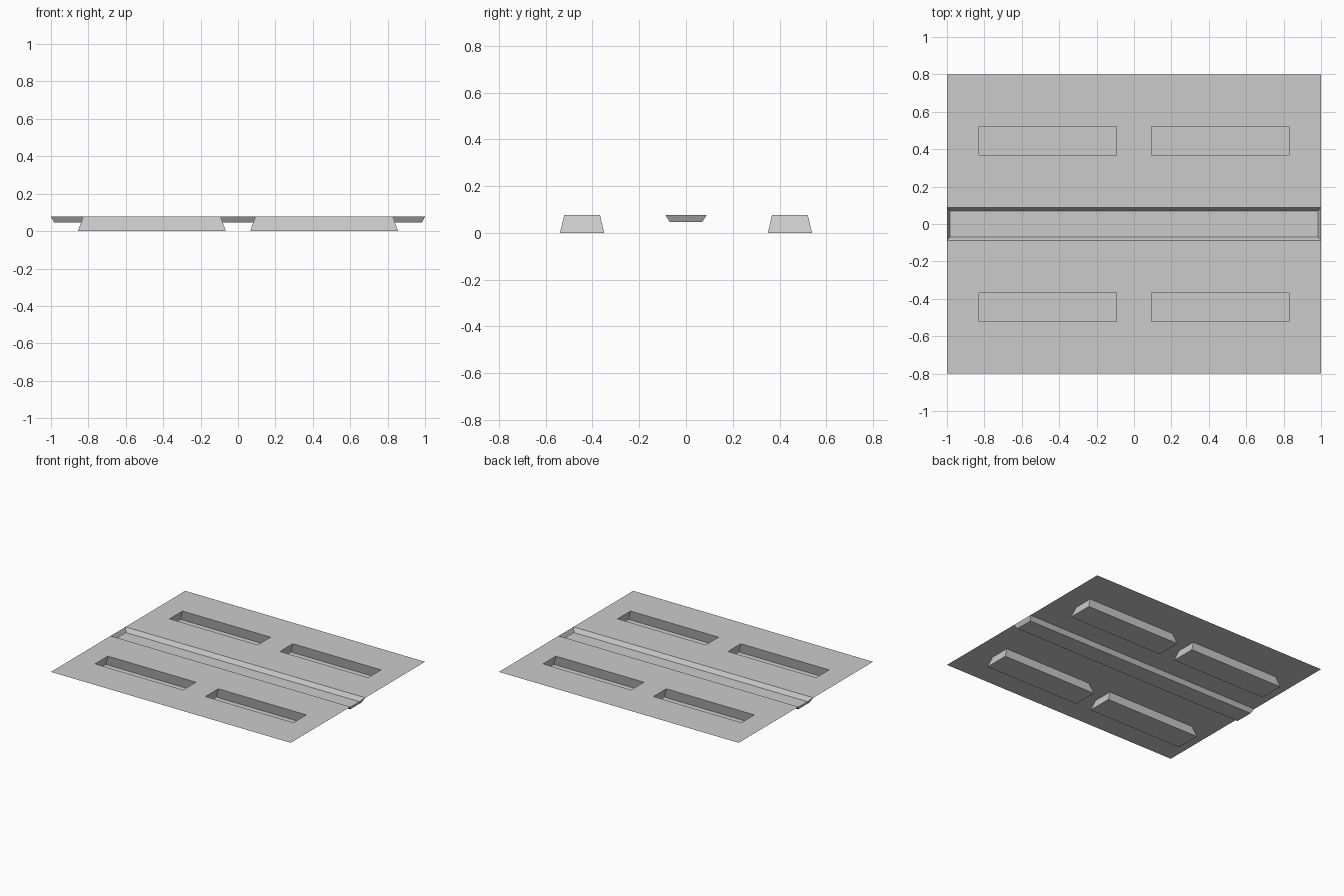
import bpy
import bmesh

cube = bpy.data.objects.get("Cube")
if cube:
    bpy.data.objects.remove(cube, do_unlink=True)

SHEET_Z = 0.077

# One plain grey for everything
grey = bpy.data.materials.new("light_grey")
grey.use_nodes = True
colour = (0.6, 0.6, 0.6, 1)
grey.diffuse_color = colour
grey.node_tree.nodes["Principled BSDF"].inputs["Base Color"].default_value = colour


def finish(name, bm):
    mesh = bpy.data.meshes.new(name)
    bm.to_mesh(mesh)
    bm.free()
    mesh.materials.append(grey)
    obj = bpy.data.objects.new(name, mesh)
    bpy.context.collection.objects.link(obj)
    return obj


def ring(bm, x0, x1, y0, y1, z):
    return [bm.verts.new(p) for p in
            ((x0, y0, z), (x1, y0, z), (x1, y1, z), (x0, y1, z))]


def open_tray(name, x0, x1, y0, y1, floor_z, flare_x, flare_y):
    """Sloped walls and a floor, open at sheet level."""
    bm = bmesh.new()
    rim = ring(bm, x0, x1, y0, y1, SHEET_Z)
    floor = ring(bm, x0 - flare_x, x1 + flare_x, y0 - flare_y, y1 + flare_y, floor_z)
    bm.faces.new(floor)
    for i in range(4):
        j = (i + 1) % 4
        bm.faces.new((rim[i], rim[j], floor[j], floor[i]))
    return finish(name, bm)


# Thin sheet with four pocket openings and a slot for the channel
x_cuts = (-1, -0.828, -0.093, 0.093, 0.828, 1)
y_cuts = (-0.8, -0.521, -0.368, -0.089, 0.089, 0.368, 0.521, 0.8)
bm = bmesh.new()
for row in range(7):
    if row == 3:
        continue
    for col in range(5):
        if row in (1, 5) and col in (1, 3):
            continue
        bm.faces.new(ring(bm, x_cuts[col], x_cuts[col + 1],
                          y_cuts[row], y_cuts[row + 1], SHEET_Z))
bmesh.ops.remove_doubles(bm, verts=bm.verts[:], dist=0.0001)
finish("flat_sheet", bm)

# Pockets widen towards their floors
for row, depth_name in ((1, "front"), (5, "back")):
    for col, side_name in ((1, "right"), (3, "left")):
        open_tray(f"{depth_name}_{side_name}_pocket", x_cuts[col], x_cuts[col + 1],
                  y_cuts[row], y_cuts[row + 1], 0, 0.028, 0.018)

# Shallow central channel narrows towards its floor
open_tray("central_channel", -1, 1, -0.089, 0.089, 0.046, -0.016, -0.02)
